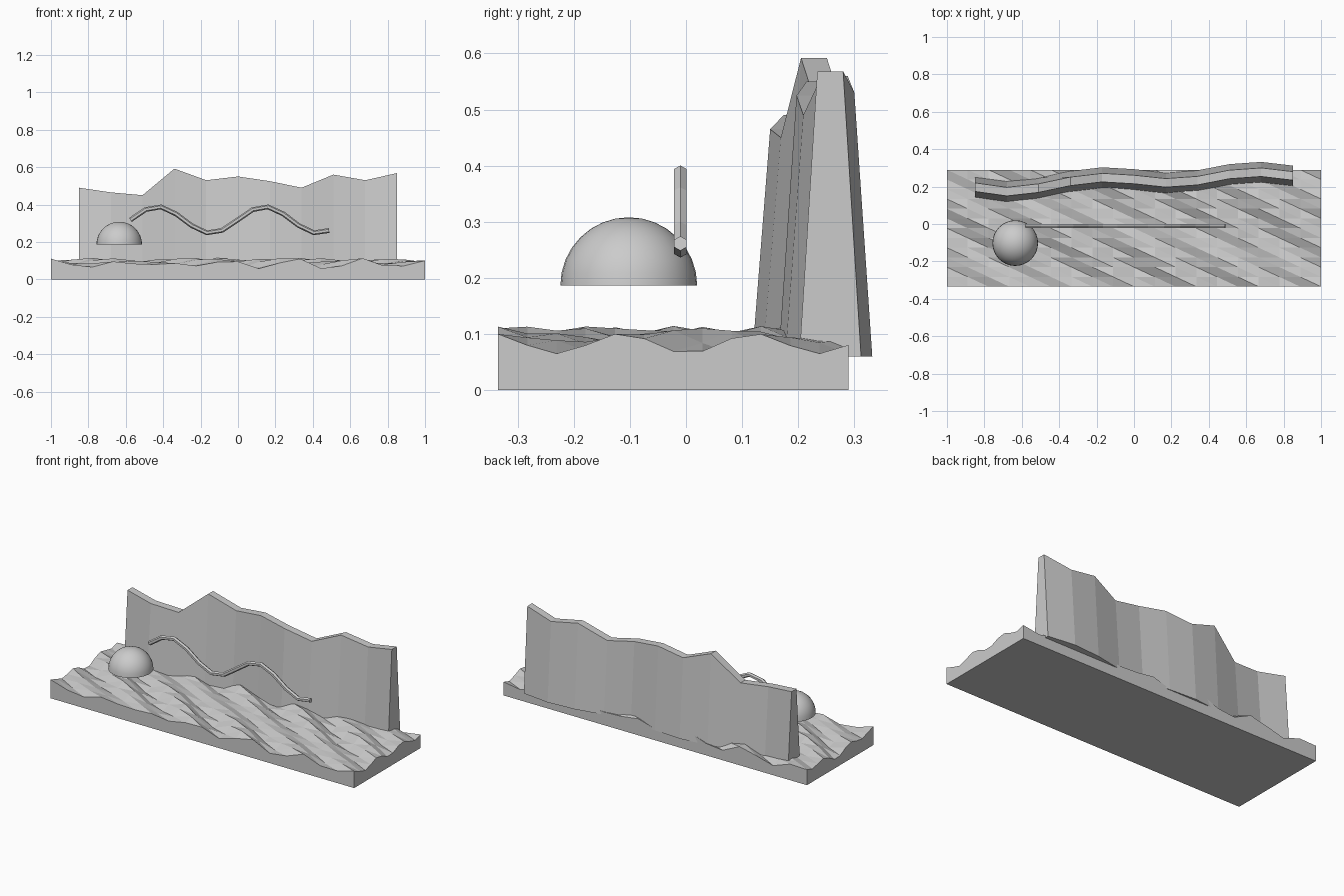
import bpy
import bmesh
from math import sin, cos, pi
from mathutils import Vector

cube = bpy.data.objects.get("Cube")
if cube:
    bpy.data.objects.remove(cube)

# One plain grey for everything
grey = bpy.data.materials.new("plain grey")
grey.use_nodes = True
grey.diffuse_color = (0.6, 0.6, 0.6, 1)
grey.node_tree.nodes["Principled BSDF"].inputs["Base Color"].default_value = (0.6, 0.6, 0.6, 1)


def finish(bm, name):
    bmesh.ops.recalc_face_normals(bm, faces=bm.faces)
    mesh = bpy.data.meshes.new(name)
    bm.to_mesh(mesh)
    bm.free()
    mesh.materials.append(grey)
    obj = bpy.data.objects.new(name, mesh)
    bpy.context.collection.objects.link(obj)
    return obj


def loft(name, rings):
    """Join matching closed rings of points and cap both ends."""
    bm = bmesh.new()
    loops = [[bm.verts.new(p) for p in ring] for ring in rings]
    count = len(loops[0])
    for a, b in zip(loops, loops[1:]):
        for k in range(count):
            n = (k + 1) % count
            bm.faces.new((a[k], a[n], b[n], b[k]))
    bm.faces.new(loops[0])
    bm.faces.new(loops[-1])
    return finish(bm, name)


# Rippled ground slab
NX, NY = 18, 12
FRONT, BACK = -0.335, 0.29


def ripple(i, j):
    k = i - NX
    return (0.083 + 0.018 * sin(1.4 * j - 4.37 + 2.1 * k)
            + 0.014 * sin(0.6 * j + 1.7 * k) * min(1, -k / 2))


bm = bmesh.new()
grid = [[bm.verts.new((-1 + 2 * i / NX, FRONT + (BACK - FRONT) * j / NY, ripple(i, j)))
         for j in range(NY + 1)] for i in range(NX + 1)]
for i in range(NX):
    for j in range(NY):
        a, b = grid[i][j], grid[i + 1][j]
        c, d = grid[i + 1][j + 1], grid[i][j + 1]
        bm.faces.new((a, b, d))
        bm.faces.new((b, c, d))
rim = [e for e in bm.edges if e.is_boundary]
skirt = bmesh.ops.extrude_edge_only(bm, edges=rim)["geom"]
for v in skirt:
    if isinstance(v, bmesh.types.BMVert):
        v.co.z = 0
bmesh.ops.holes_fill(bm, edges=[e for e in bm.edges if e.is_boundary], sides=0)
finish(bm, "ground")

# Winding tapered ridge: height and centre line at each station
heights = [0.49, 0.465, 0.45, 0.592, 0.53, 0.55, 0.525, 0.49, 0.56, 0.53, 0.568]
centres = [0.197, 0.173, 0.192, 0.228, 0.248, 0.238, 0.22, 0.232, 0.265, 0.277, 0.257]
rings = []
for n, (h, c) in enumerate(zip(heights, centres)):
    x = -0.85 + 0.17 * n
    rings.append([(x, c - 0.055, 0.06), (x, c + 0.055, 0.06),
                  (x, c + 0.023, h), (x, c - 0.023, h)])
loft("back_ridge", rings)

# Floating wavy tube
SIDES, STEPS, RADIUS = 6, 13, 0.013


def wave(t):
    return Vector((-0.575 + 1.062 * t, -0.01, 0.318 + 0.071 * sin(2 * pi * 1.853 * t)))


path = [wave(s / STEPS) for s in range(STEPS + 1)]
rings = []
for s, p in enumerate(path):
    along = (path[min(s + 1, STEPS)] - path[max(s - 1, 0)]).normalized()
    side = Vector((0, 1, 0))
    up = along.cross(side)
    rings.append([p + RADIUS * (side * cos(a) + up * sin(a))
                  for a in (2 * pi * (k + 0.5) / SIDES for k in range(SIDES))])
loft("wavy_tube", rings)

# Floating smooth dome
bm = bmesh.new()
bmesh.ops.create_uvsphere(bm, u_segments=32, v_segments=16, radius=0.122)
bmesh.ops.bisect_plane(bm, geom=bm.verts[:] + bm.edges[:] + bm.faces[:], dist=0.0001,
                       plane_co=(0, 0, 0), plane_no=(0, 0, -1), clear_outer=True)
bmesh.ops.holes_fill(bm, edges=[e for e in bm.edges if e.is_boundary], sides=0)
bmesh.ops.translate(bm, verts=bm.verts, vec=(-0.635, -0.102, 0.186))
dome = finish(bm, "dome")
bpy.ops.object.select_all(action='DESELECT')
dome.select_set(True)
bpy.context.view_layer.objects.active = dome
bpy.ops.object.shade_smooth_by_angle()
